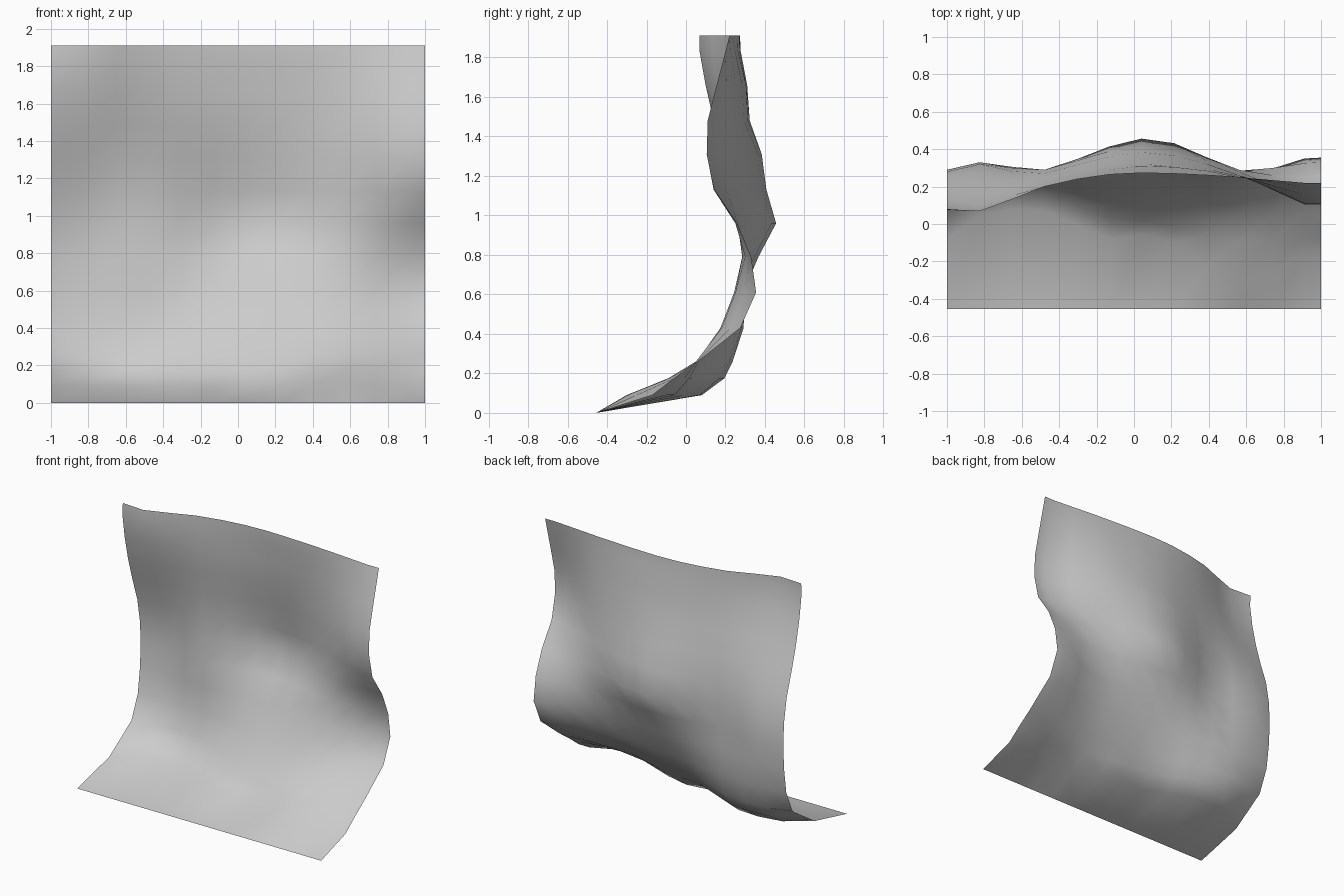
import bpy, bmesh

# Heights of the horizontal loops and vertical profiles (depth y at each height)
HEIGHTS = [0, .09, .175, .26, .43, .61, .79, .96, 1.13, 1.31, 1.48, 1.66, 1.83, 1.91]
PROFILES = [
    (-1.00, [-.455, -.08, .05, .18, .255, .28, .29, .28, .25, .19, .14, .10, .075, .08]),
    (-0.82, [-.455, .05, .18, .23, .29, .31, .33, .32, .28, .22, .16, .10, .07, .07]),
    (-0.48, [-.455, .07, .17, .22, .28, .28, .285, .29, .29, .27, .24, .21, .20, .20]),
    (-0.13, [-.455, -.08, .03, .10, .22, .29, .36, .415, .39, .36, .31, .29, .27, .265]),
    (0.13, [-.455, -.06, .01, .07, .19, .26, .36, .455, .40, .38, .32, .31, .275, .272]),
    (0.56, [-.455, -.30, -.09, .05, .18, .25, .285, .29, .28, .265, .26, .255, .25, .25]),
    (0.91, [-.455, -.17, -.06, .06, .275, .35, .325, .25, .14, .105, .11, .155, .20, .22]),
    (1.00, [-.455, -.17, -.06, .06, .275, .355, .33, .26, .145, .105, .11, .155, .20, .22]),
]
COLUMNS = [-1, -.825, -.65, -.48, -.305, -.13, .04, .215, .39, .565, .74, .91, 1]


def slope(i, row):
    """Tangent of the loop at profile i."""
    a, b = max(i - 1, 0), min(i + 1, len(PROFILES) - 1)
    return (PROFILES[b][1][row] - PROFILES[a][1][row]) / (PROFILES[b][0] - PROFILES[a][0])


def depth(x, row):
    """Smoothly blend neighbouring profiles along x."""
    i = max(k for k in range(len(PROFILES) - 1) if PROFILES[k][0] <= x)
    (x0, p0), (x1, p1) = PROFILES[i], PROFILES[i + 1]
    w = x1 - x0
    t = (x - x0) / w
    return ((2*t**3 - 3*t**2 + 1) * p0[row] + (t**3 - 2*t**2 + t) * w * slope(i, row)
            + (3*t**2 - 2*t**3) * p1[row] + (t**3 - t**2) * w * slope(i + 1, row))


# Uneven curved wall sheet lofted through the profiles
bm = bmesh.new()
grid = [[bm.verts.new((x, depth(x, r), z)) for x in COLUMNS] for r, z in enumerate(HEIGHTS)]
for low, high in zip(grid, grid[1:]):
    for c in range(len(COLUMNS) - 1):
        face = bm.faces.new((low[c], low[c + 1], high[c + 1], high[c]))
        face.smooth = True
mesh = bpy.data.meshes.new("wall_sheet")
bm.to_mesh(mesh)
bm.free()
wall = bpy.data.objects.new("wall_sheet", mesh)
bpy.context.collection.objects.link(wall)
